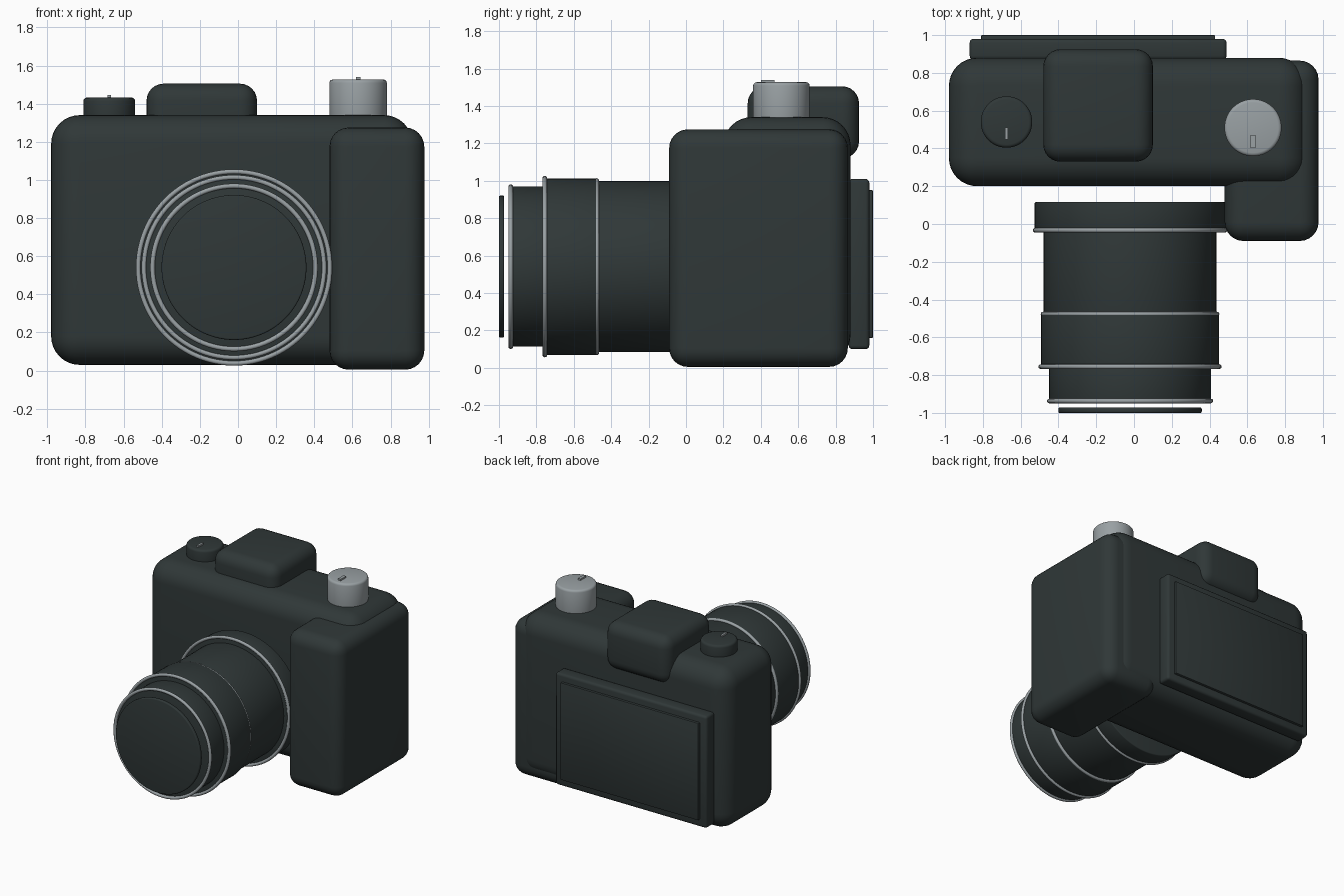
import bpy, bmesh, math
from mathutils import Matrix, Vector

if "Cube" in bpy.data.objects:
    bpy.data.objects.remove(bpy.data.objects["Cube"])


def material(name, rgb):
    m = bpy.data.materials.new(name)
    m.diffuse_color = (*rgb, 1)
    m.use_nodes = True
    m.node_tree.nodes["Principled BSDF"].inputs["Base Color"].default_value = m.diffuse_color
    return m


DARK = material("dark_charcoal", (0.029, 0.039, 0.039))
SILVER = material("silver_grey", (0.32, 0.355, 0.37))


def finish(name, bm, mat):
    bmesh.ops.recalc_face_normals(bm, faces=bm.faces)
    me = bpy.data.meshes.new(name)
    bm.to_mesh(me)
    bm.free()
    me.materials.append(mat)
    me.shade_smooth()
    me.set_sharp_from_angle(angle=math.radians(35))
    ob = bpy.data.objects.new(name, me)
    bpy.context.collection.objects.link(ob)
    return ob


def box(name, lo, hi, bevel, mat, segments=6):
    """Rounded box between two corners."""
    lo, hi = Vector(lo), Vector(hi)
    bm = bmesh.new()
    bmesh.ops.create_cube(bm, size=1, matrix=Matrix.Translation((lo + hi) / 2)
                          @ Matrix.Diagonal((*(hi - lo), 1)))
    if bevel:
        bmesh.ops.bevel(bm, geom=bm.edges[:], offset=bevel, segments=segments,
                        profile=0.5, affect='EDGES')
    return finish(name, bm, mat)


def cylinder(name, base, radius, depth, bevel, mat, along_y=False):
    """Cylinder from its base centre, upwards or towards +y."""
    bm = bmesh.new()
    rot = Matrix.Rotation(-math.pi / 2, 4, 'X') if along_y else Matrix()
    bmesh.ops.create_cone(bm, cap_ends=True, segments=96, radius1=radius,
                          radius2=radius, depth=depth,
                          matrix=Matrix.Translation((0, 0, depth / 2)))
    rims = [e for e in bm.edges if any(len(f.verts) > 4 for f in e.link_faces)]
    bmesh.ops.bevel(bm, geom=rims, offset=bevel, segments=3, profile=0.5,
                    affect='EDGES')
    bm.transform(Matrix.Translation(base) @ rot)
    return finish(name, bm, mat)


def ring(name, y, outer, minor, mat, n=96, k=12):
    """Torus around the lens axis."""
    bm = bmesh.new()
    rows = []
    for i in range(n):
        a = 2 * math.pi * i / n
        row = []
        for j in range(k):
            b = 2 * math.pi * j / k
            r = outer - minor + minor * math.cos(b)
            row.append(bm.verts.new((LX + r * math.cos(a), y + minor * math.sin(b),
                                     LZ + r * math.sin(a))))
        rows.append(row)
    for i in range(n):
        p, q = rows[i], rows[(i + 1) % n]
        for j in range(k):
            bm.faces.new((p[j], q[j], q[(j + 1) % k], p[(j + 1) % k]))
    return finish(name, bm, mat)


# Body, hand grip and viewfinder hump
box("body", (-0.98, 0.20, 0.03), (0.915, 0.88, 1.34), 0.15, DARK, 8)
box("grip", (0.48, -0.09, 0.005), (0.977, 0.865, 1.275), 0.10, DARK)
box("viewfinder", (-0.48, 0.33, 1.12), (0.10, 0.925, 1.505), 0.09, DARK)

# Rear screen
box("screen_frame", (-0.87, 0.87, 0.10), (0.49, 0.98, 1.01), 0.02, DARK, 3)
box("screen_panel", (-0.81, 0.96, 0.16), (0.43, 1.0, 0.95), 0.006, DARK, 2)

# Lens barrels: name, front y, back y, radius
LX, LZ = -0.021, 0.541
for name, y0, y1, r in (("lens_mount", -0.035, 0.117, 0.505),
                        ("lens_barrel", -0.48, 0.0, 0.457),
                        ("zoom_barrel", -0.76, -0.47, 0.472),
                        ("front_barrel", -0.935, -0.74, 0.428),
                        ("front_glass", -1.0, -0.972, 0.38)):
    cylinder(name, (LX, y0, LZ), r, y1 - y0, 0.008, DARK, True)

# Silver trim rings
for i, (y, r) in enumerate(((-0.033, 0.515), (-0.477, 0.473),
                            (-0.755, 0.485), (-0.937, 0.44))):
    ring(f"trim_ring_{i + 1}", y, r, 0.0125, SILVER)

# Top dials with index marks
cylinder("left_dial", (-0.675, 0.54, 1.28), 0.136, 0.152, 0.018, DARK)
box("left_dial_mark", (-0.684, 0.447, 1.42), (-0.667, 0.51, 1.445), 0, SILVER)
cylinder("right_dial", (0.63, 0.51, 1.28), 0.151, 0.247, 0.018, SILVER)
box("right_dial_mark", (0.618, 0.402, 1.51), (0.642, 0.472, 1.54), 0, SILVER)
